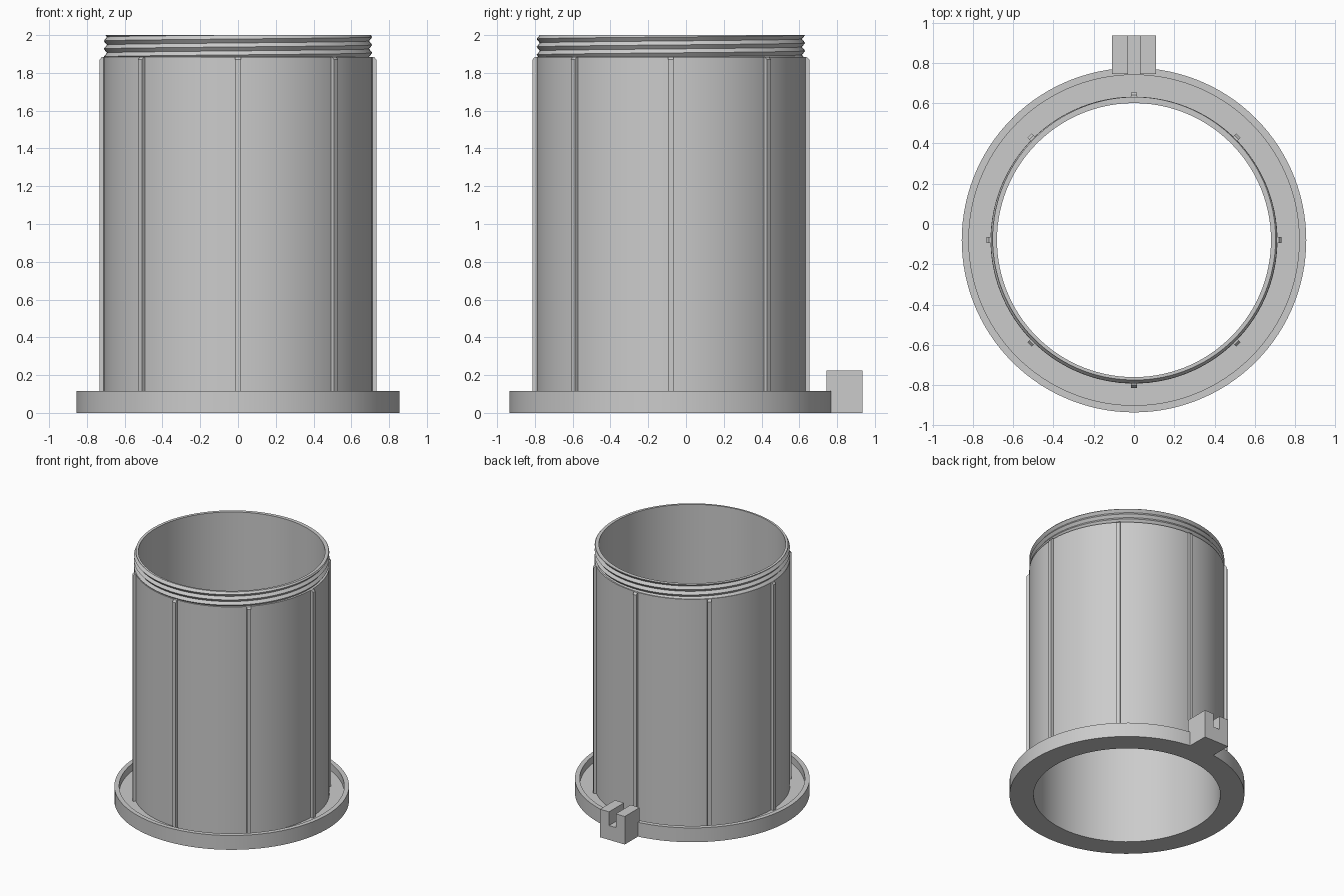
import bpy, bmesh, math
from mathutils import Matrix, Vector

cube = bpy.data.objects.get("Cube")
if cube:
    bpy.data.objects.remove(cube, do_unlink=True)

CENTRE_Y = -0.08
SEGMENTS = 120
BORE, BODY = 0.68, 0.712
FLOOR, RIM_TOP, SHOULDER, TOP = 0.057, 0.115, 1.885, 2.0

grey = bpy.data.materials.new("plain grey")
grey.use_nodes = True
colour = (0.6, 0.6, 0.6, 1)
grey.diffuse_color = colour
grey.node_tree.nodes["Principled BSDF"].inputs["Base Color"].default_value = colour


def finish(bm, name, smooth=False):
    """Turn a bmesh into a coloured object."""
    bmesh.ops.remove_doubles(bm, verts=bm.verts, dist=1e-5)
    bmesh.ops.recalc_face_normals(bm, faces=bm.faces)
    mesh = bpy.data.meshes.new(name)
    bm.to_mesh(mesh)
    bm.free()
    mesh.materials.append(grey)
    obj = bpy.data.objects.new(name, mesh)
    bpy.context.collection.objects.link(obj)
    if smooth:
        bpy.ops.object.select_all(action='DESELECT')
        obj.select_set(True)
        bpy.context.view_layer.objects.active = obj
        bpy.ops.object.shade_smooth_by_angle(angle=math.radians(30))
    return obj


def ring(name, profile_at):
    """Sweep a closed (radius, z) profile around the axis; it may vary with the turn."""
    bm = bmesh.new()
    columns = []
    for i in range(SEGMENTS + 1):
        a = math.tau * i / SEGMENTS
        columns.append([bm.verts.new((r * math.cos(a), CENTRE_Y + r * math.sin(a), z))
                        for r, z in profile_at(i / SEGMENTS)])
    for left, right in zip(columns, columns[1:]):
        for k in range(len(left)):
            j = (k + 1) % len(left)
            bm.faces.new((left[k], right[k], right[j], left[j]))
    bmesh.ops.remove_doubles(bm, verts=bm.verts, dist=1e-5)
    bmesh.ops.dissolve_degenerate(bm, edges=bm.edges, dist=1e-5)
    return finish(bm, name, True)


def prism(name, outline, axis_depth, matrix):
    """Extrude a closed outline in the local XZ plane along local Y."""
    bm = bmesh.new()
    face = bm.faces.new([bm.verts.new((x, 0, z)) for x, z in outline])
    out = bmesh.ops.extrude_face_region(bm, geom=[face])
    verts = [v for v in out["geom"] if isinstance(v, bmesh.types.BMVert)]
    bmesh.ops.translate(bm, verts=verts, vec=Vector((0, axis_depth, 0)))
    bm.transform(matrix)
    return finish(bm, name)


# Tube and rimmed base flange
tube = [(BORE, 0), (0.855, 0), (0.855, RIM_TOP), (0.82, RIM_TOP), (0.82, FLOOR),
        (BODY, FLOOR), (BODY, SHOULDER), (BORE, SHOULDER)]
ring("tube_and_flange", lambda turn: tube)

# Helical screw thread at the mouth
PITCH, ROOT, CREST = 0.042, 0.694, 0.711


def thread_profile(turn):
    points = [(BORE, SHOULDER)]
    for k in range(-2, 8):
        z = SHOULDER + PITCH * (k / 2 + turn)
        z = min(max(z, SHOULDER), TOP)
        phase = ((z - SHOULDER) / PITCH - turn) % 1
        points.append((ROOT + (CREST - ROOT) * (1 - abs(2 * phase - 1)), z))
    return points + [(BORE, TOP)]


ring("screw_thread", thread_profile)

# Eight vertical grip ribs with chamfered tops
rib = [(BODY - 0.01, FLOOR), (0.733, FLOOR), (0.733, SHOULDER - 0.015),
       (0.72, SHOULDER), (BODY - 0.01, SHOULDER)]
WIDTH = 0.03
for n in range(8):
    place = (Matrix.Translation((0, CENTRE_Y, 0)) @ Matrix.Rotation(math.tau * n / 8, 4, 'Z')
             @ Matrix.Translation((0, -WIDTH / 2, 0)))
    prism(f"rib_{n + 1}", rib, WIDTH, place)

# Slotted lug on the back of the flange
half = [(0.03, 0.115), (0.03, 0.225), (0.11, 0.225), (0.11, 0)]
lug = half + [(-x, z) for x, z in reversed(half)]
prism("slotted_lug", lug, 0.19, Matrix.Translation((0, 0.745, 0)))
